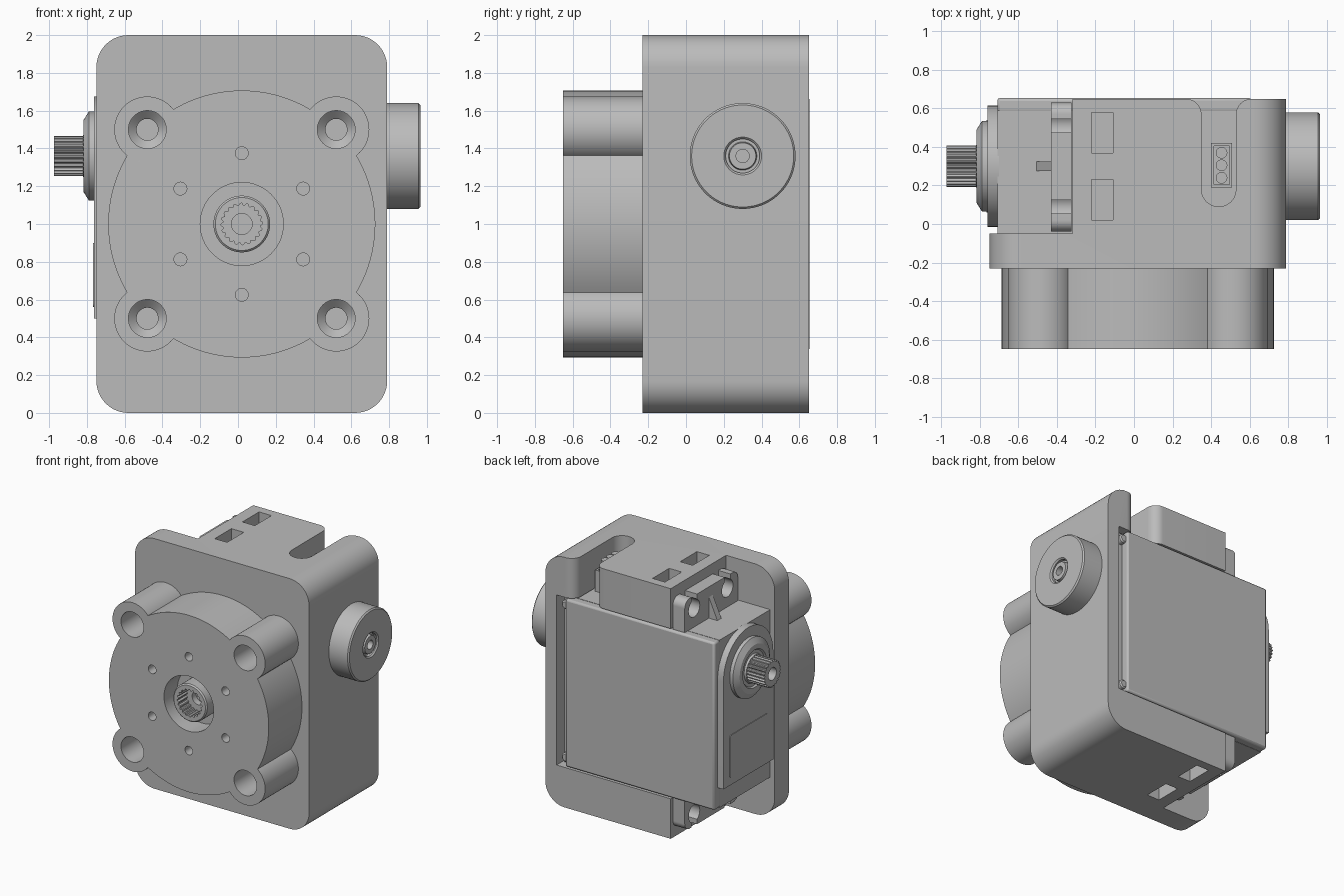
import bpy, bmesh
from math import sin, cos, pi, radians

cube = bpy.data.objects.get("Cube")
if cube:
    bpy.data.objects.remove(cube, do_unlink=True)

grey = bpy.data.materials.new("plain grey")
grey.use_nodes = True
colour = (0.5, 0.5, 0.5, 1)
grey.diffuse_color = colour
grey.node_tree.nodes["Principled BSDF"].inputs["Base Color"].default_value = colour
parts = []


# Outlines
def arc(cx, cy, r, start, end, n=12):
    angles = [radians(start + (end - start) * i / n) for i in range(n + 1)]
    return [(cx + r * cos(a), cy + r * sin(a)) for a in angles]


def circle(cx, cy, r, n=64):
    return arc(cx, cy, r, 0, 360, n)[:-1]


def star(cx, cy, r, depth, n):
    return [(cx + (r - depth * (i // 2 % 2)) * cos(2 * pi * i / n),
             cy + (r - depth * (i // 2 % 2)) * sin(2 * pi * i / n)) for i in range(n)]


def rounded(a0, a1, b0, b1, r):
    return (arc(a1 - r, b1 - r, r, 0, 90) + arc(a0 + r, b1 - r, r, 90, 180)
            + arc(a0 + r, b0 + r, r, 180, 270) + arc(a1 - r, b0 + r, r, 270, 360))


# Solids: skin matching outlines placed along one axis
def loft(name, axis, sections):
    place = {"x": lambda a, b, t: (t, a, b), "y": lambda a, b, t: (a, t, b),
             "z": lambda a, b, t: (a, b, t)}[axis]
    bm = bmesh.new()
    rings = [[bm.verts.new(place(a, b, t)) for a, b in pts] for t, pts in sections]
    for low, high in zip(rings, rings[1:]):
        for i in range(len(low)):
            bm.faces.new((low[i - 1], low[i], high[i], high[i - 1]))
    bm.faces.new(rings[0])
    bm.faces.new(rings[-1])
    bmesh.ops.recalc_face_normals(bm, faces=bm.faces)
    mesh = bpy.data.meshes.new(name)
    bm.to_mesh(mesh)
    bm.free()
    mesh.materials.append(grey)
    obj = bpy.data.objects.new(name, mesh)
    bpy.context.collection.objects.link(obj)
    parts.append(obj)
    return obj


def prism(name, axis, pts, t0, t1):
    return loft(name, axis, [(t0, pts), (t1, pts)])


def box(name, x0, x1, y0, y1, z0, z1):
    return prism(name, "z", [(x0, y0), (x1, y0), (x1, y1), (x0, y1)], z0, z1)


def lathe(name, axis, centre, profile, n=64):
    return loft(name, axis, [(t, circle(*centre, r, n)) for t, r in profile])


def combine(obj, other, operation="DIFFERENCE"):
    mod = obj.modifiers.new("shape", "BOOLEAN")
    mod.operation, mod.solver, mod.object = operation, "EXACT", other
    bpy.context.view_layer.objects.active = obj
    bpy.ops.object.modifier_apply(modifier=mod.name)
    parts.remove(other)
    bpy.data.objects.remove(other, do_unlink=True)


# Bracket: rounded block, open at the back and on the shaft side
bracket = prism("bracket", "y", rounded(-0.75, 0.79, 0, 2, 0.17), -0.23, 0.65)
combine(bracket, box("cut", -1, -0.32, -0.05, 1, -1, 3))
combine(bracket, box("cut", -0.5, 0.69, -0.05, 1, 0.32, 1.68))
wire_slot = (arc(0.44, 0.18, 0.09, 180, 360) + arc(0.61, 0.57, 0.08, 180, 90)
             + [(0.61, 0.8), (0.27, 0.8)] + arc(0.27, 0.57, 0.08, 90, 0))
combine(bracket, prism("cut", "z", wire_slot, 1.6, 2.2))
for y in (0.02, 0.37):
    for z in (-0.1, 1.8):
        combine(bracket, box("cut", -0.22, -0.11, y, y + 0.21, z, z + 0.3))

# Gearbox: drum with four bolt lobes
CENTRE = (0.02, 1.0)
corners = [(CENTRE[0] + i, CENTRE[1] + j) for i in (-0.5, 0.5) for j in (-0.5, 0.5)]
gearbox = prism("gearbox", "y", circle(*CENTRE, 0.707, 128), -0.65, -0.22)
for c in corners:
    combine(gearbox, prism("lobe", "y", circle(*c, 0.175), -0.65, -0.22), "UNION")
for c in corners:
    combine(gearbox, lathe("cut", "y", c, [(-0.7, 0.1), (-0.36, 0.1), (-0.32, 0.057), (-0.24, 0.057)]))
for k in range(6):
    a = radians(30 + 60 * k)
    hole = (CENTRE[0] + 0.375 * cos(a), CENTRE[1] + 0.375 * sin(a))
    combine(gearbox, prism("cut", "y", circle(*hole, 0.034, 24), -0.7, -0.5))
combine(gearbox, prism("cut", "y", circle(*CENTRE, 0.22), -0.7, -0.48))

# Toothed output socket in the gearbox
outer, lip = circle(*CENTRE, 0.15, 80), circle(*CENTRE, 0.14, 80)
teeth, bore = star(*CENTRE, 0.11, 0.012, 80), circle(*CENTRE, 0.055, 80)
loft("output_socket", "y", [(-0.4, outer), (-0.63, outer), (-0.64, lip), (-0.64, teeth),
                            (-0.53, teeth), (-0.53, bore), (-0.42, bore)])

# Servo case and back cover
box("servo_case", -0.71, 0.66, -0.05, 0.59, 0.33, 1.67)
cover = box("servo_cover", -0.71, 0.61, 0.58, 0.655, 0.33, 1.67)
bevel = cover.modifiers.new("soft edges", "BEVEL")
bevel.width, bevel.segments = 0.015, 2
for z in (0.39, 1.61):
    lathe("cover_screw", "y", (0.625, z), [(0.58, 0.035), (0.625, 0.035), (0.635, 0.025)], 24)

# Mounting ears with open screw slots, and their ribs
ears = prism("servo_ears", "x", rounded(-0.04, 0.63, 0.08, 1.92, 0.06), -0.43, -0.325)
for z, tip in ((0.18, 0), (1.82, 2)):
    for y in (0.09, 0.51):
        combine(ears, prism("cut", "x", circle(y, z, 0.07, 32), -0.6, -0.2))
        combine(ears, box("cut", -0.6, -0.2, y - 0.035, y + 0.035, min(z, tip), max(z, tip)))
for side in (-1, 1):
    rib = [(-0.51, 1 + side * 0.66), (-0.42, 1 + side * 0.66), (-0.42, 1 + side * 0.86)]
    prism("ear_rib", "y", rib, 0.275, 0.325)

# Round-topped gear cover, label plate, shaft collar and splined shaft
AXLE = (0.3, 1.36)
gear_cover = arc(*AXLE, 0.315, 0, 180, 32) + [(-0.015, 0.5), (0.615, 0.5)]
prism("gear_cover", "x", gear_cover, -0.762, -0.70)
prism("label_plate", "x", rounded(0.06, 0.54, 0.56, 0.9, 0.02), -0.767, -0.76)
lathe("shaft_collar", "x", AXLE, [(-0.75, 0.235), (-0.79, 0.235), (-0.818, 0.19),
                                  (-0.818, 0.15), (-0.805, 0.14), (-0.805, 0.115), (-0.82, 0.11)])
spline, tip = star(*AXLE, 0.107, 0.012, 96), circle(*AXLE, 0.05, 96)
loft("splined_shaft", "x", [(-0.8, spline), (-0.975, spline), (-0.975, tip), (-0.88, tip)])

# Round pulley on the opposite wall
lathe("side_disc", "x", AXLE, [(0.78, 0.28), (0.955, 0.28), (0.965, 0.27), (0.965, 0.1),
                               (0.955, 0.09), (0.93, 0.09), (0.93, 0.075), (0.96, 0.07),
                               (0.96, 0.035), (0.9, 0.035)], 96)

# Wire connector in the slot
socket = box("connector", 0.4, 0.51, 0.19, 0.42, 1.6, 1.84)
combine(socket, box("cut", 0.415, 0.495, 0.205, 0.405, 1.78, 2))
for y in (0.24, 0.305, 0.37):
    prism("connector_wire", "z", circle(0.455, y, 0.03, 20), 1.7, 1.92)

# Smooth the round surfaces, keep edges crisp
for obj in parts:
    obj.select_set(True)
bpy.context.view_layer.objects.active = bracket
bpy.ops.object.shade_smooth_by_angle(angle=radians(30))
